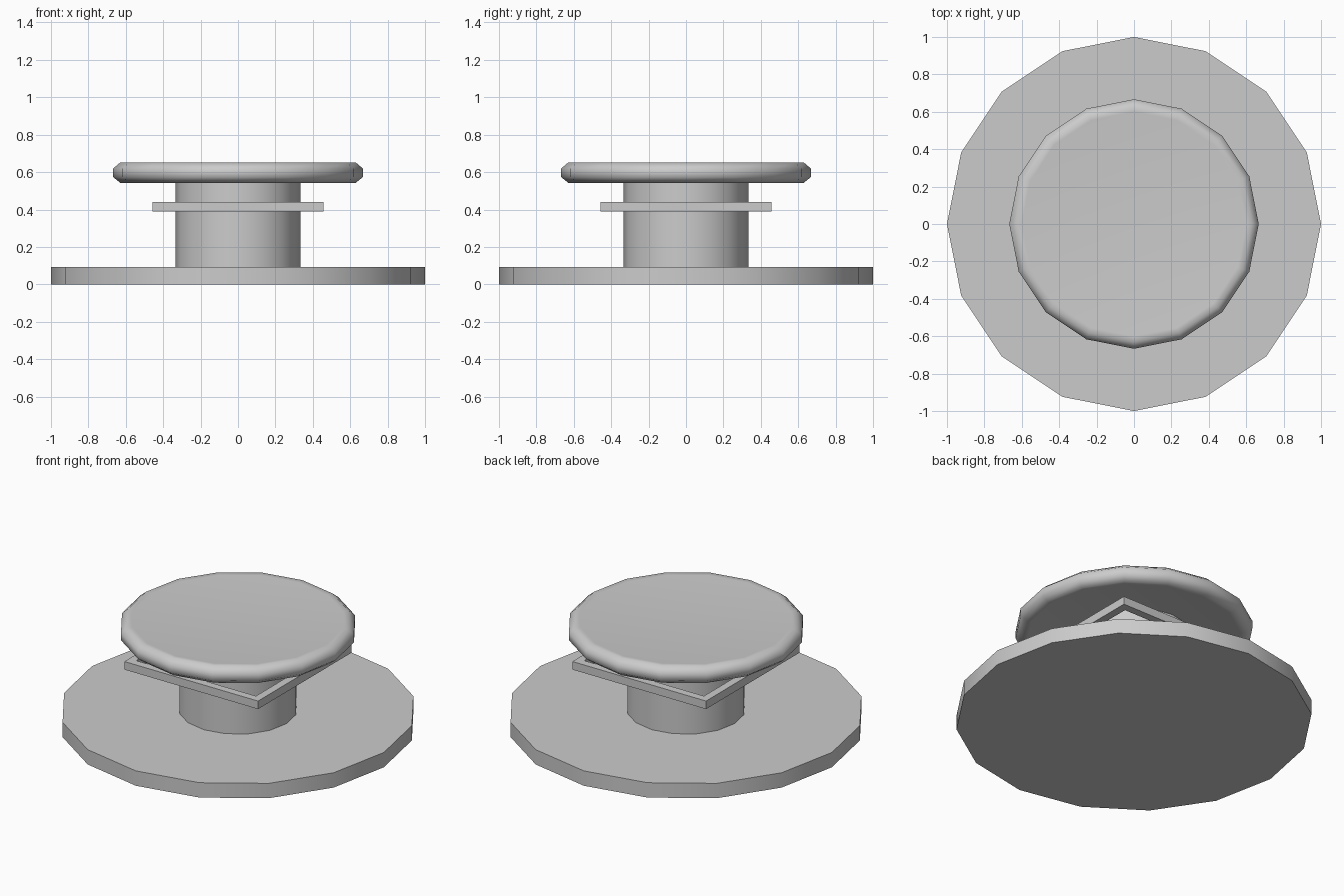
import bpy, bmesh, math

if "Cube" in bpy.data.objects:
    bpy.data.objects.remove(bpy.data.objects["Cube"])

grey = bpy.data.materials.new("plain grey")
grey.diffuse_color = (0.6, 0.6, 0.6, 1)
grey.use_nodes = True
grey.node_tree.nodes["Principled BSDF"].inputs["Base Color"].default_value = grey.diffuse_color


def lathe(name, profile, sides, turn=0.0, closed=False, smooth=40):
    """Spin (radius, z) points round z; open profiles get flat caps."""
    bm = bmesh.new()
    rings = []
    for r, z in profile:
        angles = [turn + 2 * math.pi * i / sides for i in range(sides)]
        rings.append([bm.verts.new((r * math.cos(a), r * math.sin(a), z)) for a in angles])
    pairs = list(zip(rings, rings[1:]))
    if closed:
        pairs.append((rings[-1], rings[0]))
    else:
        bm.faces.new(rings[0])
        bm.faces.new(rings[-1])
    for a, b in pairs:
        for i in range(sides):
            j = (i + 1) % sides
            bm.faces.new((a[i], a[j], b[j], b[i]))
    bmesh.ops.recalc_face_normals(bm, faces=bm.faces)
    mesh = bpy.data.meshes.new(name)
    bm.to_mesh(mesh)
    bm.free()
    mesh.materials.append(grey)
    obj = bpy.data.objects.new(name, mesh)
    bpy.context.collection.objects.link(obj)
    bpy.ops.object.select_all(action='DESELECT')
    obj.select_set(True)
    bpy.context.view_layer.objects.active = obj
    bpy.ops.object.shade_smooth_by_angle(angle=math.radians(smooth))
    return obj


# Wide base plate and central column
lathe("base", [(1, 0), (1, 0.092)], 16)
lathe("column", [(0.333, 0.085), (0.333, 0.56)], 16)

# Round top with a soft rim
lathe("top", [(0.60, 0.548), (0.63, 0.543), (0.667, 0.573), (0.667, 0.62),
              (0.63, 0.651), (0.60, 0.648)], 16, smooth=60)

# Square open frame around the column
s = math.sqrt(2)
lathe("frame", [(0.41 * s, 0.39), (0.458 * s, 0.39), (0.458 * s, 0.44), (0.41 * s, 0.44)],
      4, turn=math.pi / 4, closed=True)
